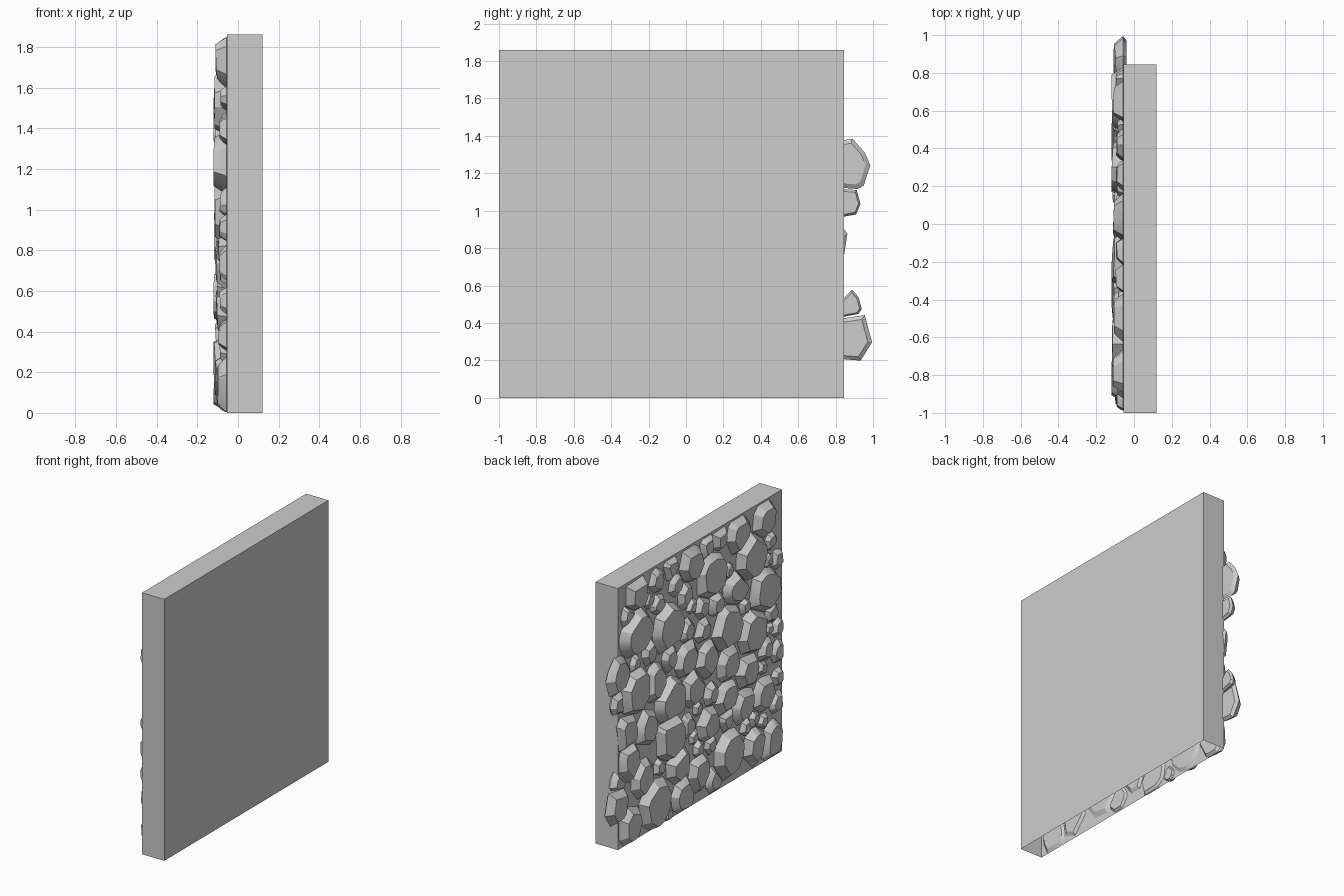
import bpy, bmesh, math, random
from mathutils import Vector

random.seed(7)
if "Cube" in bpy.data.objects:
    bpy.data.objects.remove(bpy.data.objects["Cube"], do_unlink=True)

HEIGHT = 1.86
WALL_FACE, WALL_BACK = -0.055, 0.12
WALL_START, WALL_END = -1.0, 0.845
GAP = 0.003
RIM = 0.012

grey = bpy.data.materials.new("stone_grey")
grey.use_nodes = True
colour = (0.61, 0.61, 0.61, 1)
grey.diffuse_color = colour
grey.node_tree.nodes["Principled BSDF"].inputs["Base Color"].default_value = colour


def make_object(name, bm):
    bmesh.ops.recalc_face_normals(bm, faces=bm.faces)
    mesh = bpy.data.meshes.new(name)
    bm.to_mesh(mesh)
    bm.free()
    mesh.materials.append(grey)
    obj = bpy.data.objects.new(name, mesh)
    bpy.context.collection.objects.link(obj)
    return obj


def clip(poly, point, normal):
    """Keep the part of a convex polygon behind a line."""
    result = []
    for i, a in enumerate(poly):
        b = poly[(i + 1) % len(poly)]
        da, db = (a - point).dot(normal), (b - point).dot(normal)
        if da <= 0:
            result.append(a)
        if da * db < 0:
            result.append(a.lerp(b, da / (da - db)))
    return result


def tidy(poly, shortest=0.025):
    """Drop corners that sit too close together."""
    result = []
    for p in poly:
        if all((p - q).length > shortest for q in result):
            result.append(p)
    return result


def rough_outline(centre, radius):
    sides = random.choice((6, 7, 8))
    turn = random.uniform(0, math.tau)
    stretch = random.uniform(1.0, 1.15)
    points = []
    for i in range(sides):
        angle = turn + (i + random.uniform(-0.25, 0.25)) * math.tau / sides
        reach = radius * random.uniform(1.08, 1.25)
        points.append(centre + Vector((math.cos(angle) * reach / stretch,
                                       math.sin(angle) * reach * stretch)))
    return points


# Wall slab, open underneath
bm = bmesh.new()
bmesh.ops.create_cube(bm, size=1)
for v in bm.verts:
    v.co.x = WALL_BACK if v.co.x > 0 else WALL_FACE
    v.co.y = WALL_END if v.co.y > 0 else WALL_START
    v.co.z = HEIGHT if v.co.z > 0 else 0
bmesh.ops.recalc_face_normals(bm, faces=bm.faces)
bmesh.ops.delete(bm, geom=[f for f in bm.faces if f.normal.z < -0.5],
                 context='FACES_ONLY')
make_object("wall", bm)

# Stone centres (along the wall, height), grouped by radius
large = [(-.63, 1.53), (-.18, 1.56), (-.78, 1.23), (.31, 1.38), (.66, 1.48),
         (-.37, 1.13), (-.65, .99), (.28, .84), (.28, .59), (.44, .19),
         (-.38, .22), (.67, 1.06)]
medium = [(-.78, 1.73), (-.49, 1.74), (.03, 1.73), (.65, 1.75), (-.46, 1.36),
          (.08, 1.07), (-.38, .86), (.86, 1.23), (.44, 1.04), (.02, .84),
          (-.35, .62), (-.78, .49), (.752, .81), (.54, .76), (-.15, .52),
          (.74, .58), (.58, .42), (.19, .35), (.13, .12), (-.05, .21),
          (-.67, .17), (-.87, .13), (.88, .33), (.73, .13), (-.55, .5),
          (-.59, .73), (-.14, .98)]
small = [(-.28, 1.79), (-.15, 1.78), (.26, 1.79), (.42, 1.75), (-.24, 1.34),
         (-.09, 1.38), (.1, 1.53), (.08, 1.27), (-.1, 1.2), (.74, 1.62),
         (.51, 1.28), (.28, 1.15), (-.8, .8), (-.19, .71), (.08, .59),
         (-.36, .48), (-.22, .1), (.85, .49), (.846, 1.05)]
seeds = [(Vector(p), radius) for group, radius in
         ((large, 0.155), (medium, 0.118), (small, 0.078)) for p in group]

# Pebbles dropped into the remaining gaps
for _ in range(4000):
    p = Vector((random.uniform(WALL_START + 0.06, WALL_END - 0.05),
                random.uniform(0.05, HEIGHT - 0.06)))
    size = random.uniform(0.045, 0.075)
    if all((p - q).length > r + size * 0.8 for q, r in seeds):
        seeds.append((p, size))

# Faceted stones, each trimmed against its neighbours and the wall edges
bm = bmesh.new()
for centre, radius in seeds:
    poly = rough_outline(centre, radius)
    for other, other_radius in seeds:
        away = other - centre
        d = away.length
        if 0 < d < (radius + other_radius) * 1.5:
            t = (d * d + radius ** 2 - other_radius ** 2) / (2 * d)
            away.normalize()
            poly = clip(poly, centre + away * (t - GAP), away)
    # Only the stones nearest the wall end stick out beyond it
    limit = 1.0 if centre.x > 0.75 else WALL_END - RIM
    for point, normal in (((0, 0.003), (0, -1)), ((0, HEIGHT - RIM), (0, 1)),
                          ((WALL_START + RIM, 0), (-1, 0)), ((limit, 0), (1, 0))):
        poly = clip(poly, Vector(point), Vector(normal))
    poly = tidy(poly)
    if len(poly) < 3:
        continue
    middle = sum(poly, Vector((0, 0))) / len(poly)
    shoulder = 1 - min(0.15, 0.012 / radius)
    crown = 1 - min(0.4, 0.038 / radius)
    front = -0.075 - 0.25 * radius + random.uniform(-0.004, 0.004)
    tilt = Vector((random.uniform(-0.06, 0.06), random.uniform(-0.06, 0.06)))
    rings = []
    for scale, depth, lean in ((0.82, -0.04, 0), (1, -0.057, 0),
                               (shoulder, -0.074, 0), (crown, front, 1)):
        ring = []
        for p in poly:
            q = middle + (p - middle) * scale
            x = depth + lean * tilt.dot(q - middle)
            ring.append(bm.verts.new((max(x, -0.12), q.x, q.y)))
        rings.append(ring)
    n = len(poly)
    for a, b in zip(rings, rings[1:]):
        for i in range(n):
            j = (i + 1) % n
            bm.faces.new((a[i], a[j], b[j], b[i]))
    bm.faces.new(rings[0])
    bm.faces.new(rings[-1])
stones = make_object("stones", bm)

bpy.ops.object.select_all(action='DESELECT')
stones.select_set(True)
bpy.context.view_layer.objects.active = stones
bpy.ops.object.shade_smooth_by_angle(angle=math.radians(25))
